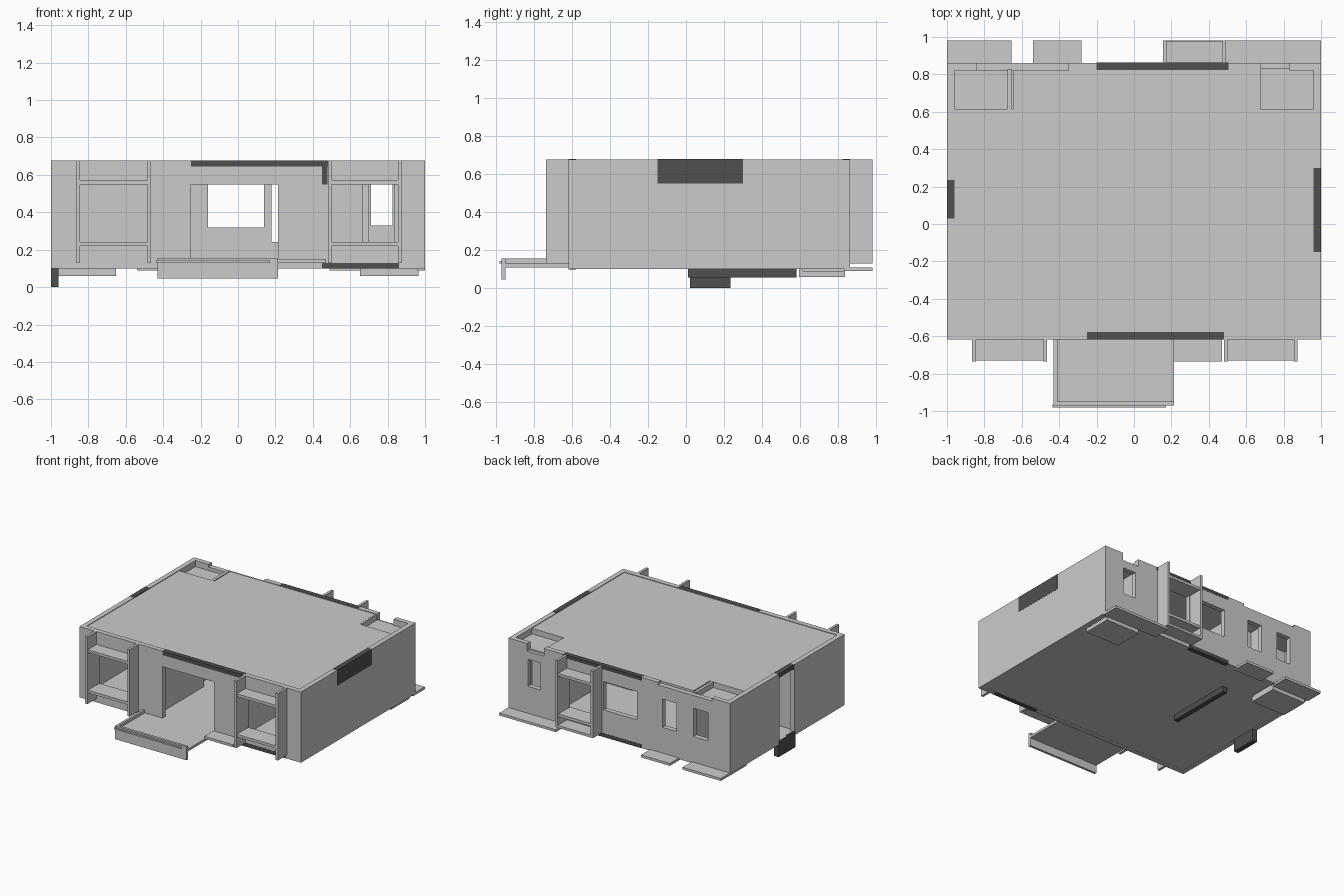
import bpy, bmesh

if "Cube" in bpy.data.objects:
    bpy.data.objects.remove(bpy.data.objects["Cube"])

dark = bpy.data.materials.new("dark_beam")
dark.diffuse_color = (0.08, 0.08, 0.08, 1)
dark.use_nodes = True
dark.node_tree.nodes["Principled BSDF"].inputs["Base Color"].default_value = dark.diffuse_color


def mesh_boxes(name, boxes):
    """One object made of axis-aligned boxes (x0, x1, y0, y1, z0, z1)."""
    bm = bmesh.new()
    for x0, x1, y0, y1, z0, z1 in boxes:
        for v in bmesh.ops.create_cube(bm, size=1)["verts"]:
            v.co = ((x0 + x1) / 2 + v.co.x * (x1 - x0),
                    (y0 + y1) / 2 + v.co.y * (y1 - y0),
                    (z0 + z1) / 2 + v.co.z * (z1 - z0))
    me = bpy.data.meshes.new(name)
    bm.to_mesh(me)
    bm.free()
    ob = bpy.data.objects.new(name, me)
    bpy.context.collection.objects.link(ob)
    return ob


def box(name, *b, mat=None):
    ob = mesh_boxes(name, [b])
    if mat:
        ob.data.materials.append(mat)
    return ob


def cut(ob, boxes):
    """Subtract boxes from an object and keep only the result."""
    cutter = mesh_boxes("cutter", boxes)
    cutter.hide_render = True
    mod = ob.modifiers.new("openings", 'BOOLEAN')
    mod.operation, mod.solver, mod.object = 'DIFFERENCE', 'EXACT', cutter
    dg = bpy.context.evaluated_depsgraph_get()
    me = bpy.data.meshes.new_from_object(ob.evaluated_get(dg))
    ob.modifiers.clear()
    ob.data = me
    bpy.data.objects.remove(cutter)


Y0, Y1, T = -0.617, 0.862, 0.04      # outer wall planes and thickness
FLOOR, TOP, HEAD = 0.10, 0.677, 0.55

# Outer shell: box hollowed top to bottom, then doors and windows cut through
walls = box("outer_walls", -1, 1, Y0, Y1, FLOOR, TOP)
cut(walls, [(-1 + T, 1 - T, Y0 + T, Y1 - T, 0, 1)])
front = [(-0.845, -0.485, 0.24, HEAD), (-0.25, 0.215, 0.13, HEAD), (0.5, 0.855, 0.24, HEAD)]
back = [(0.71, 0.825, 0.33, HEAD), (0.18, 0.47, 0.24, HEAD), (-0.16, 0.14, 0.32, HEAD),
        (-0.52, -0.39, 0.32, HEAD), (-0.80, -0.67, 0.32, HEAD),
        (0.68, 0.83, 0.615, 0.8), (-0.84, -0.35, 0.655, 0.8)]
cut(walls, [(a, b, Y0 - 0.1, Y0 + 0.1, c, d) for a, b, c, d in front]
    + [(a, b, Y1 - 0.1, Y1 + 0.1, c, d) for a, b, c, d in back]
    + [(-1.1, -0.9, 0.03, 0.225, 0.13, 0.645)])

# Floor and roof slabs with sunken back corners
corners = [(-0.955, -0.665), (0.665, 0.955)]
for name, z0, z1, drop in (("floor", FLOOR, 0.13, 0.04), ("roof", 0.64, 0.672, 0.045)):
    slab = box(name + "_slab", -1 + T, 1 - T, Y0 + T, Y1 - T, z0 + 0.001, z1)
    cut(slab, [(a - 0.02, b + 0.02, 0.615, 0.9, 0, 1) if a < 0 else
               (a, b + 0.02, 0.615, 0.9, 0, 1) for a, b in corners])
    for a, b in corners:
        side = "left" if a < 0 else "right"
        box(f"{name}_sunken_{side}", a - 0.01, b + 0.01, 0.60, 0.835,
            z0 - drop, z1 - drop)
        # low upstand joining the sunken slab to the main slab
        e = b if a < 0 else a
        box(f"{name}_step_front_{side}", a - 0.005, b + 0.005, 0.595, 0.615, z0 - drop, z1 - 0.001)
        box(f"{name}_step_side_{side}", e - 0.012, e + 0.012, 0.595, 0.83, z0 - drop, z1 - 0.001)

# Interior partitions
P = (0.125, 0.645)
box("partition_left_cross", -0.97, -0.33, -0.02, 0.01, *P)
box("partition_left_front", -0.345, -0.315, -0.585, 0.01, *P)
box("partition_left_hall", -0.40, -0.37, 0.01, 0.58, *P)
box("partition_left_back", -0.97, -0.40, 0.58, 0.61, *P)
box("partition_left_bath", -0.66, -0.63, 0.60, 0.83, *P)
box("partition_right_bath", 0.635, 0.665, 0.20, 0.83, *P)
box("partition_right_front", 0.39, 0.42, -0.585, 0.10, *P)
box("partition_right_cross", 0.39, 0.665, 0.10, 0.13, *P)
doorwall = box("partition_right_back", 0.65, 0.97, 0.585, 0.612, *P)
cut(doorwall, [(0.70, 0.835, 0.5, 0.7, 0.0, HEAD)])


# Window frames: two fins with sunshade and sill ledges
def window_fins(name, x0, x1, ya, yb):
    t = 0.02
    box(name + "_fin_left", x0, x0 + t, ya, yb, 0.13, TOP)
    box(name + "_fin_right", x1 - t, x1, ya, yb, 0.13, TOP)
    for part, z in (("sunshade", HEAD), ("sill", 0.22)):
        box(f"{name}_{part}", x0 + t, x1 - t, ya + 0.005, yb - 0.005, z, z + 0.022)


window_fins("front_left_window", -0.865, -0.465, -0.735, Y0 + 0.01)
window_fins("front_right_window", 0.48, 0.875, -0.735, Y0 + 0.01)
window_fins("back_window", 0.155, 0.492, Y1 - 0.01, 0.98)

# Back ground ledges
for i, (a, b) in enumerate([(-1, -0.655), (-0.54, -0.28), (0.49, 1)]):
    box(f"back_ledge_{i + 1}", a, b, Y1 - 0.03, 0.98, 0.09, 0.11)
box("back_window_base", 0.175, 0.472, Y1 - 0.01, 0.98, 0.13, 0.15)

# Front porch with apron, side curb and nosing
box("porch_slab", -0.43, 0.215, -0.965, Y0 + 0.01, 0.11, 0.13)
box("porch_apron", -0.43, 0.215, -0.97, -0.95, 0.045, 0.155)
box("porch_side_curb", -0.43, -0.41, -0.955, Y0, 0.11, 0.155)
box("porch_nosing", -0.435, 0.17, -0.98, -0.965, 0.13, 0.142)
box("porch_side_landing", 0.21, 0.47, -0.735, Y0 + 0.01, 0.13, 0.15)

# Dark structural beams set in the walls
e = 0.001
F, B = (Y0 - e, Y0 + T - e), (Y1 - T + e, Y1 + e)
box("front_top_beam", -0.25, 0.48, *F, 0.645, TOP + e, mat=dark)
box("front_beam_post", 0.45, 0.478, *F, HEAD, 0.65, mat=dark)
box("front_floor_beam", 0.45, 0.86, *F, FLOOR - e, 0.13, mat=dark)
box("back_top_beam", -0.2, 0.505, *B, 0.65, TOP + e, mat=dark)
box("back_floor_beam", -0.2, 0.18, *B, FLOOR - e, 0.13, mat=dark)
box("right_wall_beam", 1 - T, 1, -0.15, 0.3, HEAD, TOP + e, mat=dark).location.x = e
box("left_door_lintel", -1 - e, -1 + T, 0.03, 0.235, 0.645, TOP + e, mat=dark)
box("left_door_step", -1 - e, -1 + T, 0.02, 0.235, 0.0, 0.13, mat=dark)
box("underfloor_beam", -0.42, -0.38, 0.01, 0.58, 0.055, 0.11, mat=dark)
